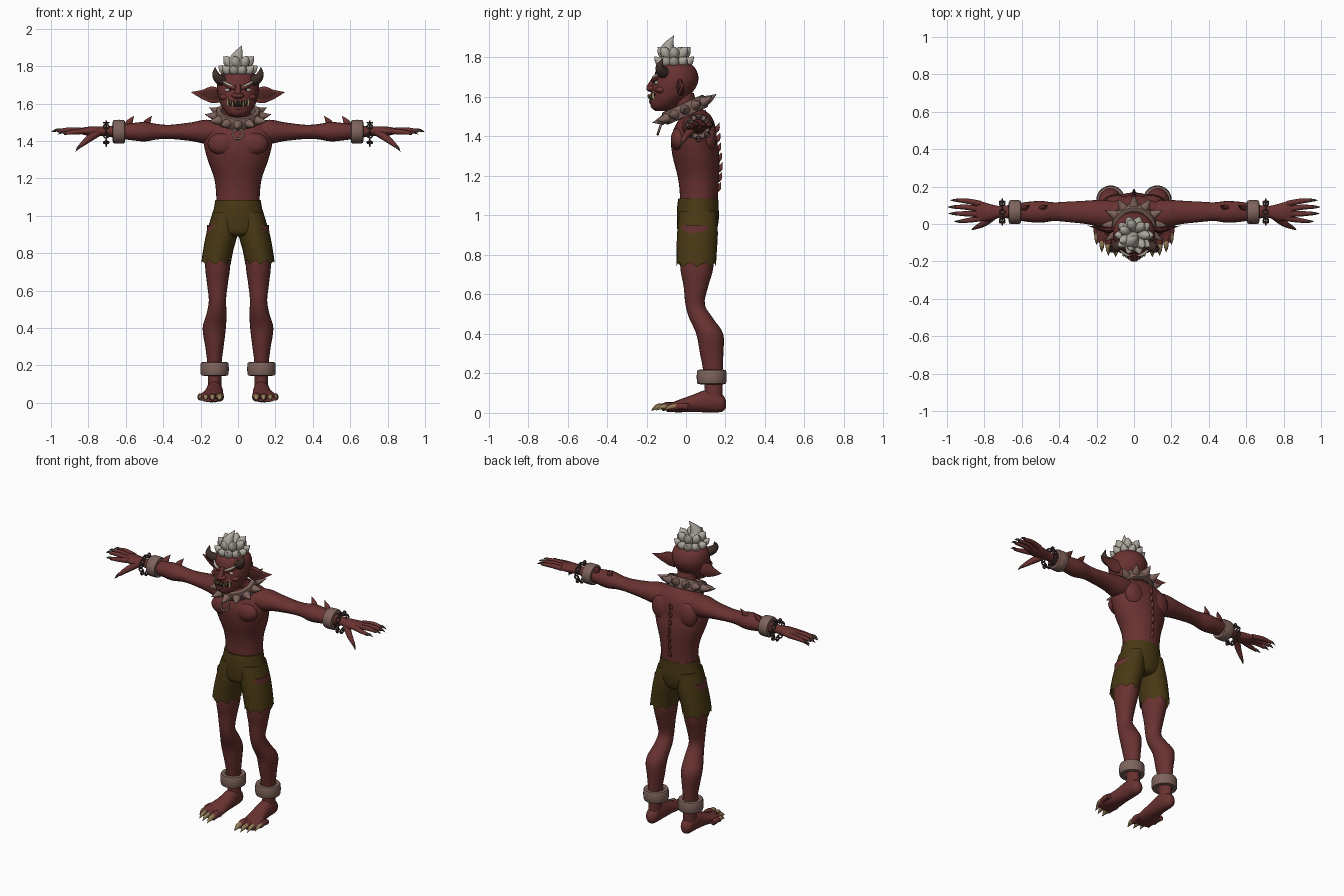
import bpy, bmesh, math
from mathutils import Vector, Matrix

cube = bpy.data.objects.get("Cube")
if cube:
    bpy.data.objects.remove(cube)


def material(name, *color):
    m = bpy.data.materials.new(name)
    m.use_nodes = True
    m.diffuse_color = (*color, 1)
    m.node_tree.nodes["Principled BSDF"].inputs["Base Color"].default_value = (*color, 1)
    return m


SKIN = material("dark red skin", .14, .032, .03)
SHADE = material("deep red skin", .07, .018, .016)
CLOTH = material("olive cloth", .065, .04, .007)
LEATHER = material("pale leather", .21, .125, .108)
HAIR = material("grey white hair", .42, .39, .34)
CLAW = material("tan claw", .3, .21, .1)
HORN = material("dark horn", .05, .028, .022)
MOUTH = material("mouth black", .015, .006, .006)
TOOTH = material("yellow tooth", .4, .34, .14)
METAL = material("dark metal", .075, .05, .045)


def build(name, rings, mat, wrap=False, open_end=False):
    """Bridge a list of vertex rings into one smooth object."""
    bm = bmesh.new()
    loops = [[bm.verts.new(p) for p in ring] for ring in rings]
    pairs = list(zip(loops, loops[1:] + loops[:1]))
    for a, b in pairs if wrap else pairs[:-1]:
        for i in range(len(a)):
            j = (i + 1) % len(a)
            bm.faces.new((a[i], a[j], b[j], b[i]))
    if not wrap:
        bm.faces.new(loops[0])
        if not open_end:
            bm.faces.new(loops[-1])
    bmesh.ops.recalc_face_normals(bm, faces=bm.faces)
    mesh = bpy.data.meshes.new(name)
    bm.to_mesh(mesh)
    bm.free()
    mesh.materials.append(mat)
    for p in mesh.polygons:
        p.use_smooth = True
    mesh.set_sharp_from_angle(angle=math.radians(50))
    ob = bpy.data.objects.new(name, mesh)
    bpy.context.collection.objects.link(ob)
    return ob


def smooth(rows, steps=4):
    """Curve through the given rows of numbers."""
    rows = [Vector(r) for r in rows]
    last = len(rows) - 1
    out = []
    for i in range(last):
        a, b, c, d = rows[max(i - 1, 0)], rows[i], rows[i + 1], rows[min(i + 2, last)]
        for k in range(steps):
            t = k / steps
            out.append(b + (c - a) * (t / 2) + (a * 2 - b * 5 + c * 4 - d) * (t * t / 2)
                       + (b * 3 - a - c * 3 + d) * (t ** 3 / 2))
    return out + [rows[-1]]


def circle(n):
    return [(math.cos(math.tau * i / n), math.sin(math.tau * i / n)) for i in range(n)]


def loft(name, rows, mat, axis="Z", s=1, n=20, hem=0):
    """Ellipses square to one axis; each row is x, y, z and two radii."""
    u, v = {"X": ("y", "z"), "Y": ("x", "z"), "Z": ("x", "y")}[axis]
    rings = []
    for x, y, z, a, b in smooth(rows):
        ring = []
        for c, d in circle(n):
            p = Vector((x, y, z))
            setattr(p, u, getattr(p, u) + c * a)
            setattr(p, v, getattr(p, v) + d * b)
            p.x *= s
            ring.append(p)
        rings.append(ring)
    for i, p in enumerate(rings[-1]):
        p.z += hem * (i % 3 - 1)
    return build(name, rings, mat, open_end=hem > 0)


def sweep(name, pts, radii, mat, s=1, flat=1, up=(0, 0, 1), n=10):
    """Tapered tube along a bent path; flat thins it sideways."""
    rows = smooth([(*p, r) for p, r in zip(pts, radii)])
    rings = []
    for i, row in enumerate(rows):
        t = (rows[min(i + 1, len(rows) - 1)] - rows[max(i - 1, 0)]).xyz.normalized()
        side = t.cross(Vector(up)).normalized()
        high = side.cross(t)
        r = max(row[3], .0006)
        ring = [row.xyz + side * (c * r * flat) + high * (d * r) for c, d in circle(n)]
        rings.append([Vector((p.x * s, p.y, p.z)) for p in ring])
    return build(name, rings, mat)


def band(name, radius, thick, height, mat, matrix, seg=32):
    """Rounded square-section ring."""
    def soft(c):
        return math.copysign(abs(c) ** .5, c)
    rings = []
    for c, d in circle(seg):
        ring = []
        for e, f in circle(12):
            r = radius + soft(e) * thick
            ring.append(matrix @ Vector((c * r, d * r, soft(f) * height)))
        rings.append(ring)
    return build(name, rings, mat, wrap=True)


def blob(name, center, size, mat, s=1):
    x, y, z = center
    a, b, h = size
    rows = []
    for k in range(9):
        t = math.pi * k / 8
        w = max(math.sin(t), .02)
        rows.append((x, y, z + h * math.cos(t), a * w, b * w))
    return loft(name, rows, mat, s=s, n=14)


# Torso and neck
loft("torso", [(0, .065, 1.04, .115, .095), (0, .065, 1.12, .117, .097),
               (0, .062, 1.2, .127, .105), (0, .05, 1.3, .162, .118),
               (0, .04, 1.38, .182, .116), (0, .045, 1.44, .185, .106),
               (0, .05, 1.49, .165, .085), (0, .04, 1.52, .1, .07),
               (0, 0, 1.56, .062, .06), (0, -.02, 1.62, .06, .06)], SKIN, n=32)
for k in range(7):
    z = 1.14 + k * .05
    y = .15 - .015 * abs(k - 2) / 4
    sweep("spine_spike", [(0, y, z - .01), (0, y + .022, z), (0, y + .034, z + .03)],
          [.02, .015, 0], SKIN, flat=.6)

# Shorts
loft("shorts_hips", [(0, .062, 1.085, .121, .101), (0, .06, 1.04, .129, .105),
                     (0, .06, .98, .142, .106), (0, .055, .91, .12, .095),
                     (0, .055, .89, .06, .06)], CLOTH, n=28)

# Head
loft("head", [(0, -.128, 1.528, .025, .025), (0, -.117, 1.548, .06, .06),
              (0, -.09, 1.59, .09, .092), (0, -.065, 1.64, .106, .11),
              (0, -.05, 1.69, .113, .113), (0, -.05, 1.74, .104, .1),
              (0, -.05, 1.775, .066, .062), (0, -.05, 1.787, .01, .01)], SKIN, n=32)
blob("nose", (0, -.172, 1.642), (.034, .03, .018), SKIN)
sweep("nose_bridge", [(0, -.155, 1.7), (0, -.17, 1.67), (0, -.185, 1.645)],
      [.014, .016, .018], SKIN, up=(1, 0, 0))
sweep("mouth", [(-.07, -.142, 1.617), (-.035, -.168, 1.602), (0, -.176, 1.598),
                (.035, -.168, 1.602), (.07, -.142, 1.617)],
      [.004, .015, .016, .015, .004], MOUTH)
sweep("lower_lip", [(-.06, -.142, 1.596), (0, -.175, 1.577), (.06, -.142, 1.596)],
      [.004, .013, .004], SKIN)

# Hair tufts
sweep("hair_crest", [(0, -.06, 1.76), (-.01, -.095, 1.83), (.022, -.062, 1.912)],
      [.036, .04, 0], HAIR, up=(1, 0, 0))
for count, reach, top, wide in ((10, .105, 1.805, .026), (7, .085, 1.853, .026)):
    for c, d in circle(count):
        sweep("hair_tuft", [(c * .02, -.06 + d * .02, 1.765),
                            (c * reach * .72, -.06 + d * reach * .72, top - .025),
                            (c * reach, -.06 + d * reach, top)],
              [wide * .7, wide, 0], HAIR)

# Spiked collar with hanging ring
tilt = Matrix.Translation((0, -.005, 1.535)) @ Matrix.Rotation(.42, 4, "X")
band("collar", .103, .016, .034, LEATHER, tilt)
for c, d in circle(12):
    path = [tilt @ Vector((c * r, d * r, z)) for r, z in ((.1, 0), (.135, 0), (.178, .008))]
    sweep("collar_spike", path, [.03, .02, 0], LEATHER)
band("collar_ring", .028, .006, .006, LEATHER,
     Matrix.Translation((0, -.134, 1.437)) @ Matrix.Rotation(1.25, 4, "X"), 20)
blob("collar_loop", (0, -.12, 1.475), (.012, .014, .018), METAL)

for s, side in ((1, "_left"), (-1, "_right")):
    # Face details
    blob("eye" + side, (.047, -.146, 1.672), (.023, .013, .011), HAIR, s)
    blob("pupil" + side, (.043, -.158, 1.672), (.006, .004, .006), MOUTH, s)
    sweep("brow" + side, [(.014, -.167, 1.682), (.05, -.156, 1.694), (.095, -.113, 1.722)],
          [.01, .012, .003], SKIN, s)
    sweep("brow_hair" + side, [(.022, -.171, 1.692), (.055, -.158, 1.704), (.1, -.113, 1.734)],
          [.004, .008, 0], HAIR, s)
    blob("cheek" + side, (.065, -.125, 1.635), (.033, .03, .02), SKIN, s)
    for x, y, low, high, r in ((.055, -.163, 1.59, 1.635, .008), (.028, -.181, 1.585, 1.615, .006),
                               (.04, -.175, 1.615, 1.588, .005), (.012, -.187, 1.613, 1.593, .005)):
        sweep("tooth" + side, [(x, y, low), (x, y - .004, (low + high) / 2), (x, y, high)],
              [r, r * .8, 0], TOOTH, s, up=(1, 0, 0), n=8)
    sweep("ear" + side, [(.09, -.02, 1.637), (.14, -.03, 1.648), (.19, -.022, 1.65),
                         (.252, -.008, 1.662)], [.034, .046, .026, 0], SKIN, s, flat=.3)
    sweep("inner_ear" + side, [(.105, -.034, 1.642), (.14, -.042, 1.65), (.215, -.024, 1.656)],
          [.018, .03, 0], SHADE, s, flat=.18)
    sweep("horn" + side, [(.065, -.095, 1.715), (.102, -.125, 1.732), (.12, -.132, 1.76),
                          (.122, -.115, 1.797)], [.03, .027, .018, 0], HORN, s)

    # Chest and shoulder blades
    blob("pectoral" + side, (.08, -.035, 1.385), (.082, .043, .06), SKIN, s)
    blob("shoulder_blade" + side, (.09, .115, 1.4), (.07, .04, .08), SKIN, s)

    # Arm, palm and elbow spikes
    loft("arm" + side, [(.07, .05, 1.45, .07, .055), (.17, .055, 1.45, .074, .064),
                        (.25, .062, 1.45, .063, .05), (.36, .065, 1.449, .054, .038),
                        (.43, .066, 1.45, .05, .041), (.5, .065, 1.45, .058, .052),
                        (.58, .065, 1.45, .052, .044), (.65, .065, 1.45, .04, .035),
                        (.715, .065, 1.452, .031, .025), (.77, .062, 1.452, .045, .027),
                        (.82, .068, 1.453, .052, .021), (.86, .07, 1.453, .04, .01)],
         SKIN, "X", s)
    for x in (.49, .585):
        sweep("arm_spike" + side, [(x, .08, 1.475), (x - .005, .09, 1.5), (x - .03, .1, 1.535)],
              [.026, .019, 0], SKIN, s, flat=.6, up=(1, 0, 0))

    # Fingers, thumb and claws
    for base, knuckle, tip in (((.82, .108), (.89, .122), (.95, .127)),
                               ((.83, .08), (.9, .09), (.965, .091)),
                               ((.83, .053), (.9, .055), (.96, .056)),
                               ((.81, .032), (.87, .022), (.93, .014))):
        drop = .012 if tip[1] < .03 else 0
        sweep("finger" + side, [(*base, 1.454), (*knuckle, 1.46 - drop), (*tip, 1.454 - drop)],
              [.016, .014, .009], SKIN, s)
        sweep("finger_claw" + side, [(tip[0] - .012, tip[1], 1.457 - drop),
                                     (tip[0] + .01, tip[1], 1.458 - drop),
                                     (tip[0] + .034, tip[1], 1.448 - drop)],
              [.009, .007, 0], HORN, s)
    sweep("thumb" + side, [(.75, .045, 1.445), (.8, .005, 1.41), (.845, -.018, 1.372)],
          [.022, .018, .01], SKIN, s)
    sweep("thumb_claw" + side, [(.838, -.015, 1.378), (.856, -.024, 1.362), (.868, -.032, 1.343)],
          [.01, .007, 0], HORN, s)

    # Wrist cuff and chain bracelet
    turn = Matrix.Rotation(math.pi / 2, 4, "Y")
    band("wrist_cuff" + side, .05, .014, .033, LEATHER,
         Matrix.Translation((s * .637, .064, 1.45)) @ turn)
    for k in range(14):
        a = math.tau * k / 14
        spot = Matrix.Translation((s * .705, .064, 1.443)) @ Matrix.Rotation(a, 4, "X")
        spot = spot @ Matrix.Translation((0, 0, .056)) @ Matrix.Rotation(k % 2 * math.pi / 2, 4, "Y")
        band("chain_link" + side, .014, .004, .004, METAL, spot, 10)

    # Shorts leg with ragged hem
    loft("shorts_leg" + side, [(.07, .06, 1.02, .065, .095), (.085, .058, .91, .083, .103),
                               (.105, .054, .82, .081, .102), (.117, .052, .752, .079, .1)],
         CLOTH, s=s, n=24, hem=.013)

    # Leg and foot
    loft("leg" + side, [(.1, .055, .95, .065, .085), (.108, .055, .75, .068, .085),
                        (.11, .05, .64, .056, .062), (.11, .046, .55, .046, .049),
                        (.114, .076, .48, .053, .06), (.127, .12, .4, .062, .068),
                        (.126, .13, .3, .049, .059), (.126, .136, .22, .039, .05),
                        (.125, .14, .12, .036, .045), (.125, .135, .05, .04, .05)], SKIN, s=s)
    loft("foot" + side, [(.125, .203, .045, .012, .018), (.125, .18, .05, .036, .045),
                         (.125, .11, .06, .044, .057), (.13, .03, .047, .052, .043),
                         (.142, -.05, .032, .066, .029), (.147, -.1, .023, .058, .017)],
         SKIN, "Y", s)
    band("ankle_cuff" + side, .06, .016, .037, LEATHER, Matrix.Translation((s * .125, .13, .182)))
    for x, y, r in ((.098, -.125, .023), (.137, -.118, .02), (.172, -.1, .019), (.2, -.06, .017)):
        sweep("toe" + side, [(x, y + .07, .03), (x, y + .03, .034), (x, y, .024)],
              [r, r, r * .75], SKIN, s)
        sweep("toe_claw" + side, [(x, y + .012, .032), (x, y - .022, .03), (x, y - .052, .012)],
              [r * .75, r * .62, 0], CLAW, s)
